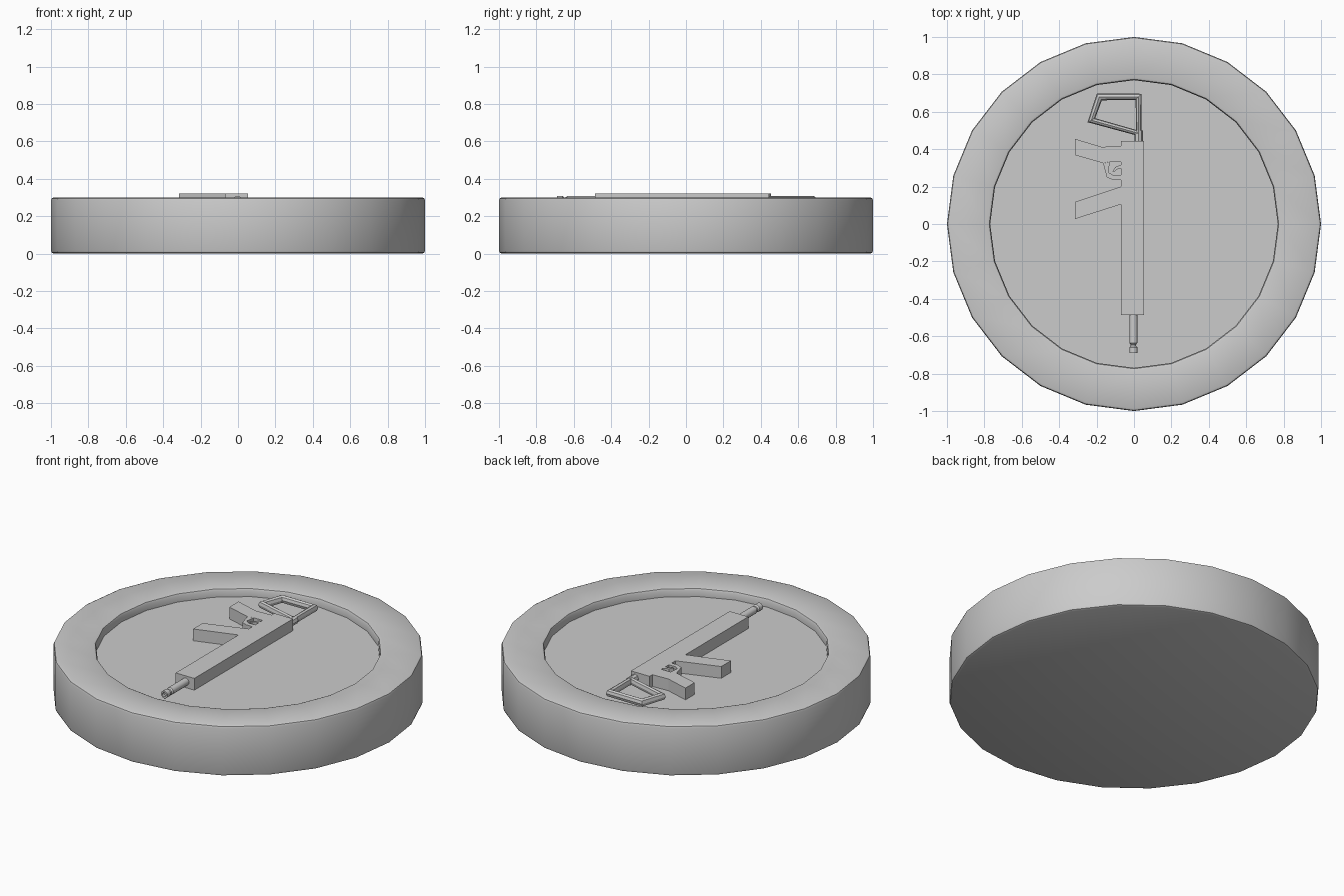
import bpy, bmesh, math

if "Cube" in bpy.data.objects:
    bpy.data.objects.remove(bpy.data.objects["Cube"])

FLOOR, TOP = 0.25, 0.32


def finish(name, bm, smooth=False):
    bmesh.ops.remove_doubles(bm, verts=bm.verts, dist=1e-5)
    bmesh.ops.recalc_face_normals(bm, faces=bm.faces)
    me = bpy.data.meshes.new(name)
    bm.to_mesh(me)
    bm.free()
    ob = bpy.data.objects.new(name, me)
    bpy.context.collection.objects.link(ob)
    if smooth:
        bpy.ops.object.select_all(action='DESELECT')
        ob.select_set(True)
        bpy.context.view_layer.objects.active = ob
        bpy.ops.object.shade_smooth_by_angle(angle=math.radians(35))
    return ob


def lathe(name, profile, sides, smooth=True):
    """Revolve (radius, z) points around z."""
    bm = bmesh.new()
    rings = []
    for r, z in profile:
        if r == 0:
            rings.append([bm.verts.new((0, 0, z))] * sides)
        else:
            rings.append([bm.verts.new((r * math.cos(2 * math.pi * i / sides),
                                        r * math.sin(2 * math.pi * i / sides), z))
                          for i in range(sides)])
    for a, b in zip(rings, rings[1:]):
        for i in range(sides):
            j = (i + 1) % sides
            bm.faces.new(dict.fromkeys((a[i], a[j], b[j], b[i])))
    return finish(name, bm, smooth)


def plate(name, points, z0=FLOOR - 0.005, z1=TOP):
    """Extrude an xy outline upwards."""
    bm = bmesh.new()
    face = bm.faces.new([bm.verts.new((x, y, z0)) for x, y in points])
    ext = bmesh.ops.extrude_face_region(bm, geom=[face])
    bmesh.ops.translate(bm, vec=(0, 0, z1 - z0),
                        verts=[v for v in ext['geom'] if isinstance(v, bmesh.types.BMVert)])
    return finish(name, bm)


# Token disc with rounded edges and a recessed face
lathe("token_disc", [
    (0, 0), (0.985, 0), (0.996, 0.005), (1, 0.016),
    (1, 0.284), (0.996, 0.295), (0.985, 0.3),
    (0.785, 0.3), (0.774, 0.296), (0.769, 0.285),
    (0.769, FLOOR), (0, FLOOR)], 24)

# Receiver and long handguard
plate("receiver", [(-0.07, -0.487), (0.053, -0.487), (0.053, 0.443), (-0.07, 0.443)])

# Pistol grip
plate("grip", [(-0.07, 0.417), (-0.172, 0.412), (-0.315, 0.455), (-0.315, 0.368),
               (-0.165, 0.325), (-0.134, 0.332), (-0.07, 0.332)])

# Trigger guard and trigger
plate("trigger_guard", [(-0.165, 0.325), (-0.145, 0.25), (-0.112, 0.235), (-0.07, 0.235),
                        (-0.07, 0.262), (-0.112, 0.262), (-0.136, 0.275), (-0.13, 0.332)])
plate("trigger", [(-0.07, 0.317), (-0.1, 0.305), (-0.116, 0.28),
                  (-0.104, 0.28), (-0.092, 0.292), (-0.07, 0.296)])

# Magazine
plate("magazine", [(-0.07, 0.2), (-0.315, 0.118), (-0.315, 0.027), (-0.07, 0.105)])

# Barrel with a groove behind the muzzle
barrel = lathe("barrel", [(0, 0), (0.022, 0), (0.022, 0.15), (0.015, 0.158), (0.015, 0.166),
                          (0.022, 0.174), (0.022, 0.205), (0.012, 0.205),
                          (0.012, 0.19), (0, 0.19)], 12)
barrel.location = (-0.003, -0.485, 0.286)
barrel.rotation_euler = (math.pi / 2, 0, 0)


# Open stock made from round tube
def tube(name, points, closed):
    cu = bpy.data.curves.new(name, 'CURVE')
    cu.dimensions = '3D'
    cu.bevel_depth = 0.023
    cu.bevel_resolution = 2
    cu.use_fill_caps = True
    sp = cu.splines.new('POLY')
    sp.points.add(len(points) - 1)
    for p, (x, y) in zip(sp.points, points):
        p.co = (x, y, 0.285, 1)
    sp.use_cyclic_u = closed
    sp.use_smooth = False
    bpy.context.collection.objects.link(bpy.data.objects.new(name, cu))


tube("stock_frame", [(0.025, 0.68), (-0.185, 0.68), (-0.228, 0.555), (0.025, 0.485)], True)
tube("stock_mount", [(0.025, 0.5), (0.025, 0.43)], False)
